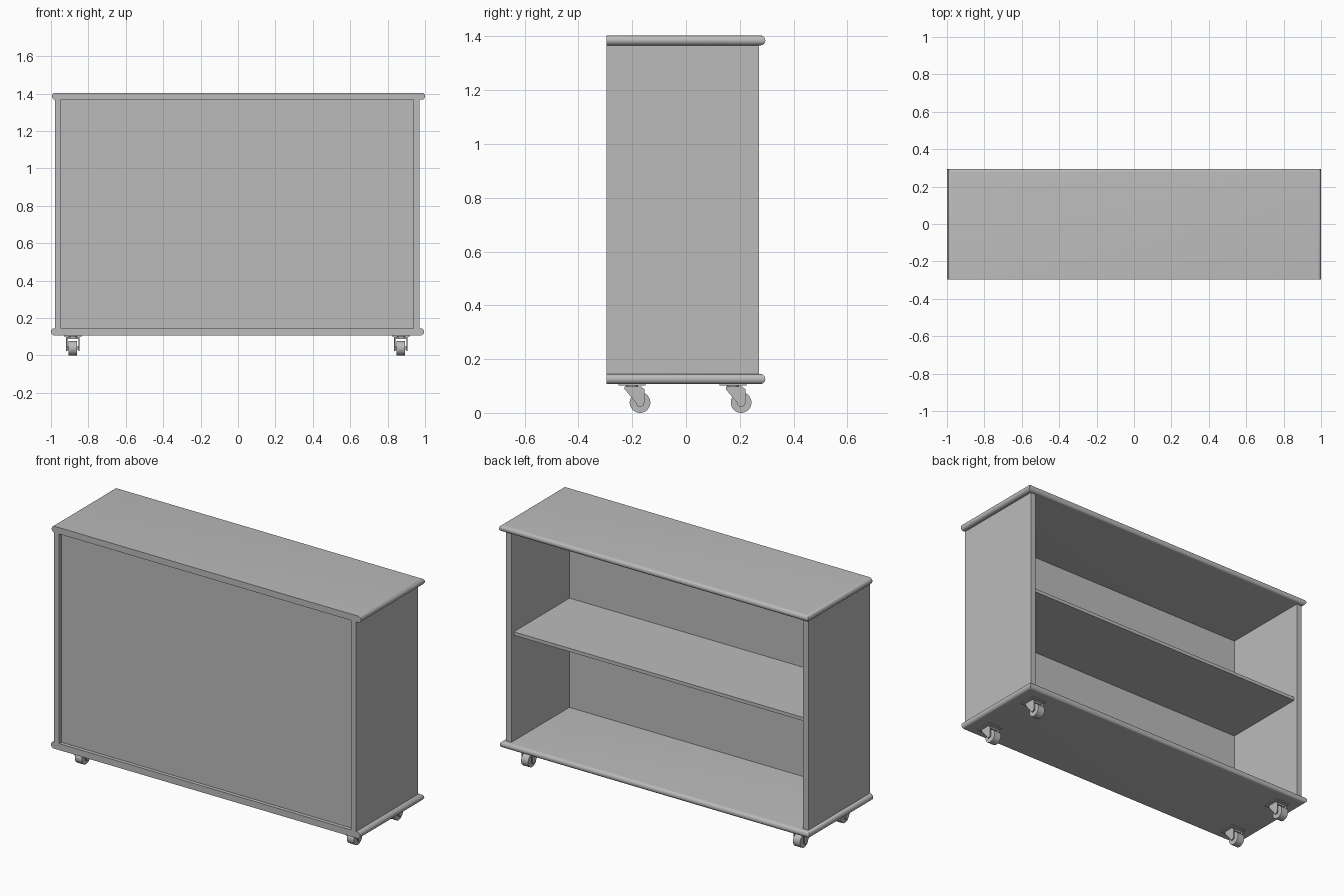
import bpy, bmesh, math
from mathutils import Matrix, Vector

default = bpy.data.objects.get("Cube")
if default:
    bpy.data.objects.remove(default)

grey = bpy.data.materials.new("plain grey")
grey.use_nodes = True
colour = (0.5, 0.5, 0.5, 1)
grey.diffuse_color = colour
grey.node_tree.nodes["Principled BSDF"].inputs["Base Color"].default_value = colour


def finish(name, bm, smooth=False):
    bmesh.ops.recalc_face_normals(bm, faces=bm.faces)
    mesh = bpy.data.meshes.new(name)
    bm.to_mesh(mesh)
    bm.free()
    mesh.materials.append(grey)
    obj = bpy.data.objects.new(name, mesh)
    bpy.context.collection.objects.link(obj)
    if smooth:
        bpy.ops.object.select_all(action='DESELECT')
        bpy.context.view_layer.objects.active = obj
        obj.select_set(True)
        bpy.ops.object.shade_smooth_by_angle(angle=math.radians(35))
    return obj


def add_box(bm, x, y, z):
    verts = bmesh.ops.create_cube(bm, size=1)["verts"]
    for v in verts:
        v.co = Vector([(a + b) / 2 + c * (b - a) for (a, b), c in zip((x, y, z), v.co)])


def box(name, x, y, z):
    bm = bmesh.new()
    add_box(bm, x, y, z)
    return finish(name, bm)


def add_cylinder(bm, radius, depth, centre, sideways=False, segments=32):
    turn = Matrix.Rotation(math.pi / 2, 4, 'Y') if sideways else Matrix()
    bmesh.ops.create_cone(bm, cap_ends=True, segments=segments, radius1=radius, radius2=radius,
                          depth=depth, matrix=Matrix.Translation(centre) @ turn)


def bullnose_board(name, x0, x1, z0, z1, steps=12):
    """Board with half-round left, right and back edges and a flat front."""
    bm = bmesh.new()
    r = (z1 - z0) / 2
    rings = []
    for i in range(steps + 1):
        t = math.pi * (i / steps - 0.5)
        inset, z = r * (1 - math.cos(t)), (z0 + z1) / 2 + r * math.sin(t)
        corners = ((x0 + inset, FRONT), (x1 - inset, FRONT),
                   (x1 - inset, BACK - inset), (x0 + inset, BACK - inset))
        rings.append([bm.verts.new((x, y, z)) for x, y in corners])
    for low, high in zip(rings, rings[1:]):
        for i in range(4):
            j = (i + 1) % 4
            bm.faces.new((low[i], low[j], high[j], high[i]))
    bm.faces.new(rings[0])
    bm.faces.new(rings[-1])
    return finish(name, bm, smooth=True)


def add_fork_cheek(bm, x, y, thickness):
    """Slanted fork plate, rounded around the axle."""
    outline = [(-0.057, 0.088), (-0.057, 0.098), (0.004, 0.098), (0.016, 0.088)]
    for i in range(9):
        a = -math.pi * i / 8
        outline.append((0.016 * math.cos(a), AXLE + 0.016 * math.sin(a)))
    face = bm.faces.new([bm.verts.new((x, y + dy, z)) for dy, z in outline])
    new = bmesh.ops.extrude_face_region(bm, geom=[face])["geom"]
    bmesh.ops.translate(bm, vec=(thickness, 0, 0),
                        verts=[v for v in new if isinstance(v, bmesh.types.BMVert)])


FRONT, BACK, AXLE = -0.296, 0.295, 0.0385
FLOOR, CEILING = 0.145, 1.367

# Cabinet boards
bullnose_board("top_board", -0.995, 1.0, CEILING, 1.404)
bullnose_board("bottom_board", -1.0, 0.995, 0.107, FLOOR)
box("right_side_panel", (-0.979, -0.946), (FRONT, 0.271), (FLOOR, CEILING))
box("left_side_panel", (0.937, 0.97), (FRONT, 0.271), (FLOOR, CEILING))
box("front_panel", (-0.946, 0.937), (-0.275, -0.264), (FLOOR, CEILING))
box("middle_shelf", (-0.945, 0.936), (-0.264, 0.25), (0.762, 0.782))

# Swivel casters
for side, x in (("right", -0.883), ("left", 0.871)):
    for end, y in (("front", -0.171), ("back", 0.205)):
        name = f"{end}_{side}_caster"
        bm = bmesh.new()
        add_cylinder(bm, AXLE, 0.045, (x, y, AXLE), sideways=True)
        finish(name + "_wheel", bm, smooth=True)

        bm = bmesh.new()
        add_fork_cheek(bm, x - 0.036, y, 0.007)
        add_fork_cheek(bm, x + 0.029, y, 0.007)
        add_box(bm, (x - 0.03, x + 0.03), (y - 0.057, y + 0.004), (0.088, 0.098))
        add_cylinder(bm, 0.008, 0.066, (x, y, AXLE), sideways=True, segments=16)
        finish(name + "_fork", bm, smooth=True)

        bm = bmesh.new()
        add_box(bm, (x - 0.048, x + 0.048), (y - 0.08, y + 0.02), (0.102, 0.108))
        add_cylinder(bm, 0.022, 0.008, (x, y - 0.03, 0.1))
        finish(name + "_mount", bm, smooth=True)
